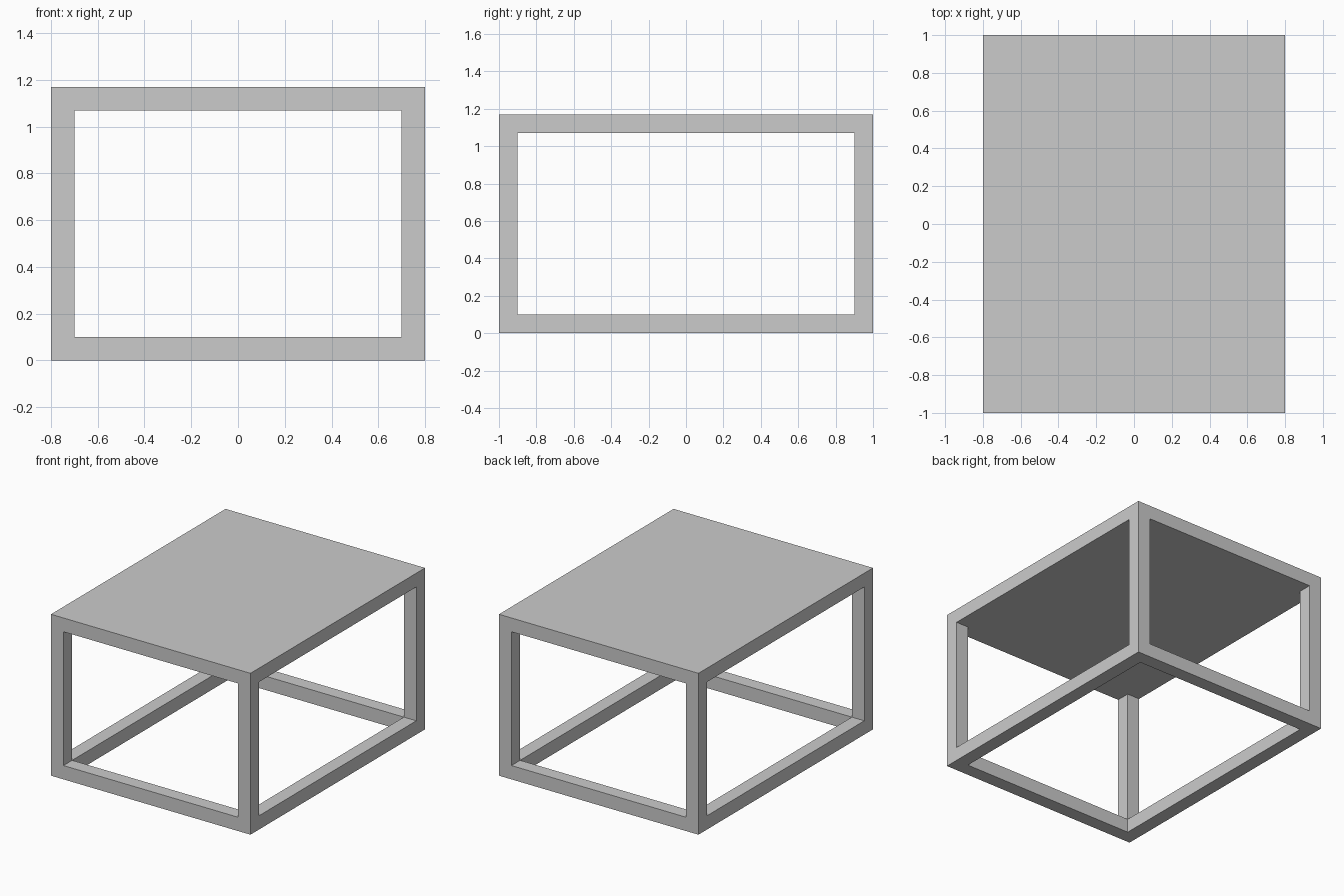
import bpy

# Remove the default object
cube = bpy.data.objects.get("Cube")
if cube:
    bpy.data.objects.remove(cube, do_unlink=True)

WIDTH, DEPTH, HEIGHT, BAR = 1.6, 2.0, 1.17, 0.1

# Single flat grey
grey = bpy.data.materials.new("grey")
grey.use_nodes = True
colour = (0.6, 0.6, 0.6, 1)
grey.diffuse_color = colour
grey.node_tree.nodes["Principled BSDF"].inputs["Base Color"].default_value = colour


def box(name, centre, size):
    bpy.ops.mesh.primitive_cube_add(size=1, location=centre)
    obj = bpy.context.object
    obj.name = name
    obj.scale = size
    bpy.ops.object.transform_apply(location=False, rotation=False, scale=True)
    obj.data.materials.append(grey)
    return obj


# Solid table top
box("table_top", (0, 0, HEIGHT - BAR / 2), (WIDTH, DEPTH, BAR))

x = (WIDTH - BAR) / 2
y = (DEPTH - BAR) / 2
leg_height = HEIGHT - 2 * BAR

# Base rails: sides run full depth, front and back fit between them
for side, sx in (("left", 1), ("right", -1)):
    box(f"{side}_base_rail", (sx * x, 0, BAR / 2), (BAR, DEPTH, BAR))
for end, sy in (("front", -1), ("back", 1)):
    box(f"{end}_base_rail", (0, sy * y, BAR / 2), (WIDTH - 2 * BAR, BAR, BAR))
    # Corner legs between base and top
    for side, sx in (("left", 1), ("right", -1)):
        box(f"{end}_{side}_leg", (sx * x, sy * y, HEIGHT / 2), (BAR, BAR, leg_height))
